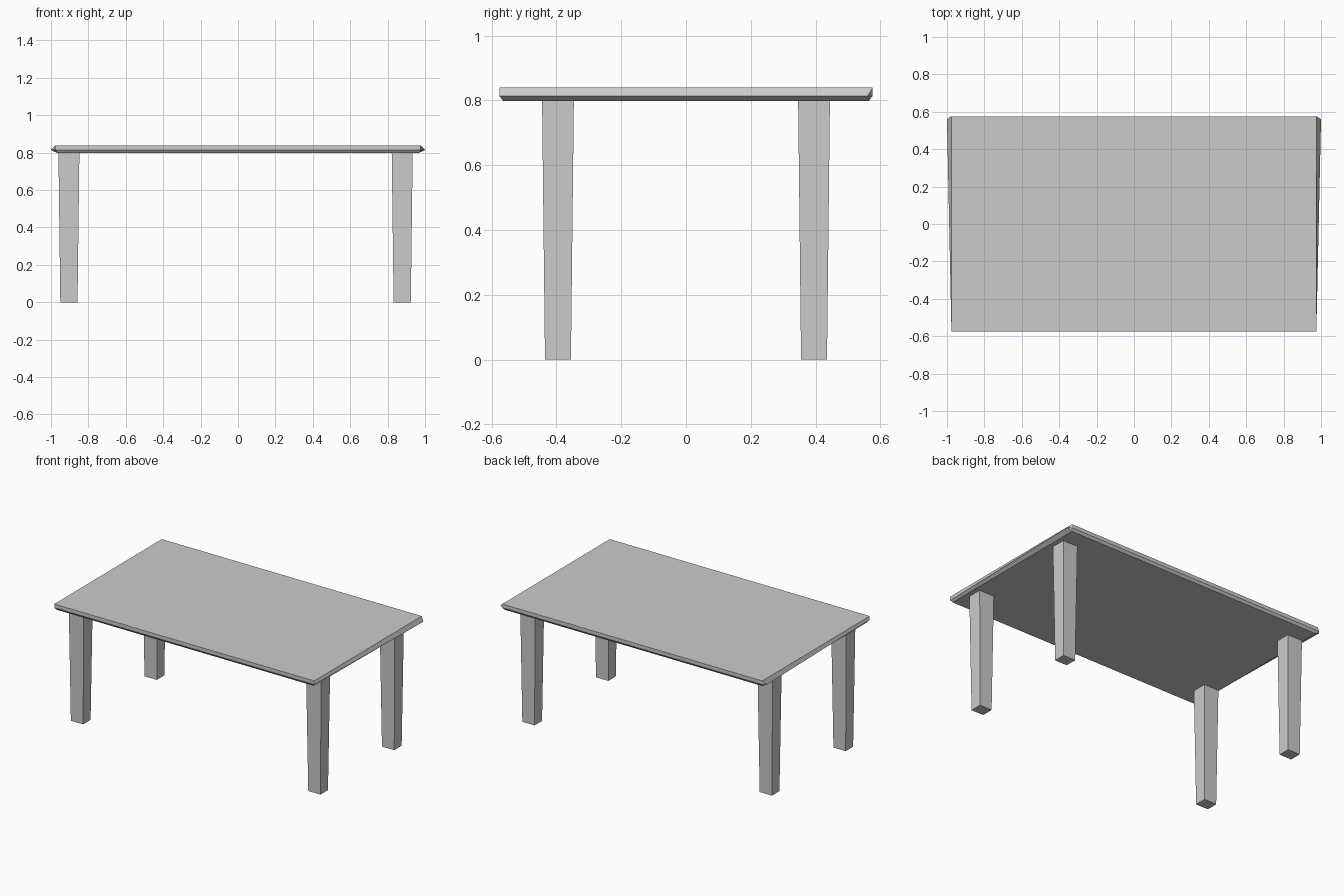
import bpy, bmesh

if "Cube" in bpy.data.objects:
    bpy.data.objects.remove(bpy.data.objects["Cube"])


def loft(name, rings):
    """Skin a closed solid through rings of (x, y, z) points."""
    bm = bmesh.new()
    loops = [[bm.verts.new(p) for p in ring] for ring in rings]
    n = len(loops[0])
    for low, high in zip(loops, loops[1:]):
        for i in range(n):
            j = (i + 1) % n
            bm.faces.new((low[i], low[j], high[j], high[i]))
    bm.faces.new(loops[0][::-1])
    bm.faces.new(loops[-1])
    bmesh.ops.remove_doubles(bm, verts=bm.verts, dist=0.0005)
    bmesh.ops.recalc_face_normals(bm, faces=bm.faces)
    mesh = bpy.data.meshes.new(name)
    bm.to_mesh(mesh)
    bm.free()
    obj = bpy.data.objects.new(name, mesh)
    bpy.context.collection.objects.link(obj)
    return obj


def top_ring(front_x, back_x, side_x, y, side_y, z):
    # Symmetric outline whose back corners may be clipped
    half = [(front_x, -y), (side_x, side_y), (back_x, y)]
    return [(x, v, z) for x, v in half] + [(-x, v, z) for x, v in reversed(half)]


def square(cx, cy, hx, hy, z):
    return [(cx + sx * hx, cy + sy * hy, z)
            for sx, sy in ((-1, -1), (1, -1), (1, 1), (-1, 1))]


# Table top: undercut lower edge, ends flaring out towards the back
loft("table_top", [
    top_ring(0.965, 0.965, 0.965, 0.564, 0.564, 0.798),
    top_ring(0.975, 0.975, 1.0, 0.576, 0.56, 0.814),
    top_ring(0.976, 0.976, 0.976, 0.576, 0.576, 0.839),
])

# Four tapered legs
for side, x in (("left", -0.904), ("right", 0.878)):
    for end, y in (("front", -0.395), ("back", 0.395)):
        loft(f"{end}_{side}_leg", [
            square(x, y, 0.046, 0.04, 0.0),
            square(x, y, 0.056, 0.049, 0.799),
        ])
